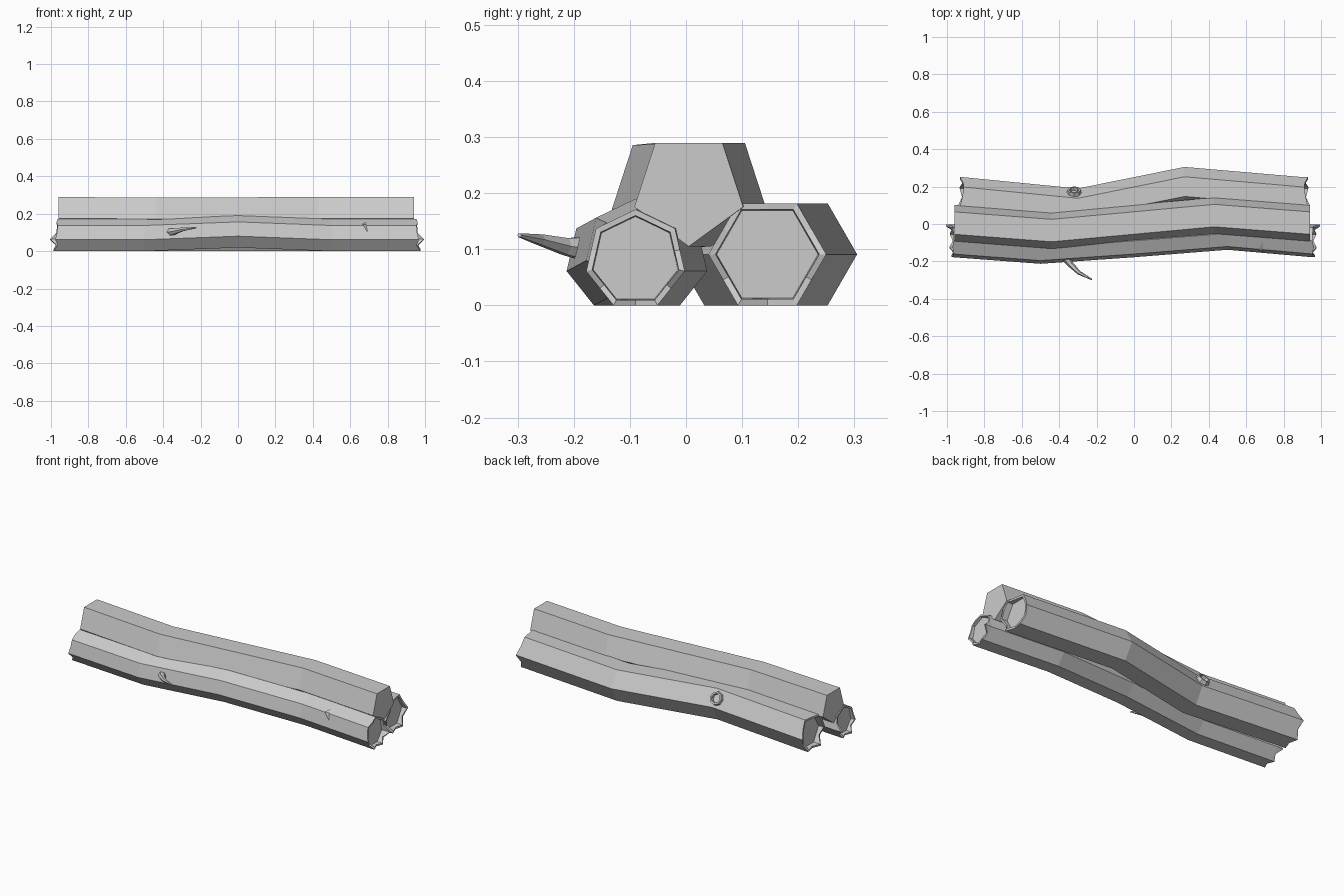
import bpy, bmesh, math
from mathutils import Vector

cube = bpy.data.objects.get("Cube")
if cube:
    bpy.data.objects.remove(cube)

wood = bpy.data.materials.new("grey_wood")
wood.use_nodes = True
GREY = (0.6, 0.6, 0.6, 1)
wood.diffuse_color = GREY
wood.node_tree.nodes["Principled BSDF"].inputs["Base Color"].default_value = GREY


def finish(bm, name):
    bmesh.ops.recalc_face_normals(bm, faces=bm.faces)
    mesh = bpy.data.meshes.new(name)
    bm.to_mesh(mesh)
    bm.free()
    mesh.materials.append(wood)
    obj = bpy.data.objects.new(name, mesh)
    bpy.context.collection.objects.link(obj)
    return obj


def loft(bm, rings):
    """Skin a list of point rings and cap both ends."""
    loops = [[bm.verts.new(p) for p in ring] for ring in rings]
    for a, b in zip(loops, loops[1:]):
        for i in range(len(a)):
            j = (i + 1) % len(a)
            bm.faces.new((a[i], a[j], b[j], b[i]))
    bm.faces.new(loops[0])
    bm.faces.new(loops[-1])


def log(name, sides, radius, start, path, teeth=None):
    """Bent log along x; teeth give the ragged bark around hollowed ends."""
    corners = [Vector((0, math.cos(a), math.sin(a))) * radius for a in
               (math.radians(start) + math.tau * k / sides for k in range(sides))]
    profile = []
    for k, c in enumerate(corners):
        profile.append(c)
        if teeth:
            profile.append((c + corners[(k + 1) % sides]) / 2)

    def ring(centre, scale=1, push=None, way=0):
        return [Vector(centre) + p * scale + Vector((way * (push[i] if push else 0), 0, 0))
                for i, p in enumerate(profile)]

    rings = [ring(c) for c in path]
    if teeth:
        for end, way in ((path[0], -1), (path[-1], 1)):
            recess = Vector(end) - Vector((way * 0.012, 0, 0))
            rim = [ring(end, 1, teeth, way), ring(end, 0.88, teeth, way), ring(recess, 0.86)]
            rings = rim[::-1] + rings if way < 0 else rings + rim
    bm = bmesh.new()
    loft(bm, rings)
    return finish(bm, name)


# Three stacked logs
log("top_log", 5, 0.102, -90,
    [(-0.96, 0.005, 0.207), (-0.44, -0.035, 0.203), (0.43, 0.045, 0.207), (0.94, 0.005, 0.207)])
log("front_log", 7, 0.09, 90,
    [(-0.965, -0.09, 0.081), (-0.5, -0.125, 0.081), (0, -0.09, 0.1),
     (0.5, -0.05, 0.081), (0.955, -0.09, 0.081)],
    [0, 0.005, 0, 0.003, 0.012, 0.0, 0.022, 0.004, 0.02, 0.008, 0.04, 0.005, 0.003, 0])
log("back_log", 6, 0.105, 0,
    [(-0.91, 0.145, 0.091), (-0.3, 0.085, 0.091), (0.27, 0.2, 0.091), (0.91, 0.145, 0.091)],
    [0.02, 0.005, 0.0, 0.008, 0.02, 0.026, 0.02, 0.005, 0.03, 0.01, 0.022, 0.005])


def tube(name, points, radii, sides):
    """Skin a tapering tube through points."""
    pts = [Vector(p) for p in points]
    rings = []
    for i, (p, r) in enumerate(zip(pts, radii)):
        way = (pts[min(i + 1, len(pts) - 1)] - pts[max(i - 1, 0)]).normalized()
        u = way.cross(Vector((0, 0, 1))).normalized()
        v = u.cross(way)
        rings.append([p + (u * math.cos(a) + v * math.sin(a)) * r for a in
                      (math.tau * k / sides for k in range(sides))])
    bm = bmesh.new()
    loft(bm, rings)
    return finish(bm, name)


# Curved twig
tube("twig", [(-0.37, -0.17, 0.1), (-0.34, -0.215, 0.105), (-0.295, -0.26, 0.117),
              (-0.225, -0.297, 0.125)], [0.026, 0.017, 0.011, 0.004], 6)

# Cut branch stub with a hollow centre
out = Vector((0, 0.866, 0.5))
base = Vector((-0.32, 0.164, 0.136))
stub = bmesh.new()
side = Vector((1, 0, 0))
up = out.cross(side)
loft(stub, [[base + out * h + (side * math.cos(a) + up * math.sin(a)) * r for a in
             (math.tau * k / 8 for k in range(8))]
            for h, r in ((-0.02, 0.042), (0.022, 0.036), (0.022, 0.026), (0.004, 0.024))])
finish(stub, "branch_stub")

# Thin peeling bark splinter
bark = bmesh.new()
a, b, c, tip = [bark.verts.new(p) for p in
                ((0.70, -0.07, 0.165), (0.70, -0.145, 0.09), (0.712, -0.12, 0.135), (0.665, -0.147, 0.145))]
for f in ((a, b, tip), (a, c, tip), (b, c, tip), (a, b, c)):
    bark.faces.new(f)
finish(bark, "bark_splinter")
